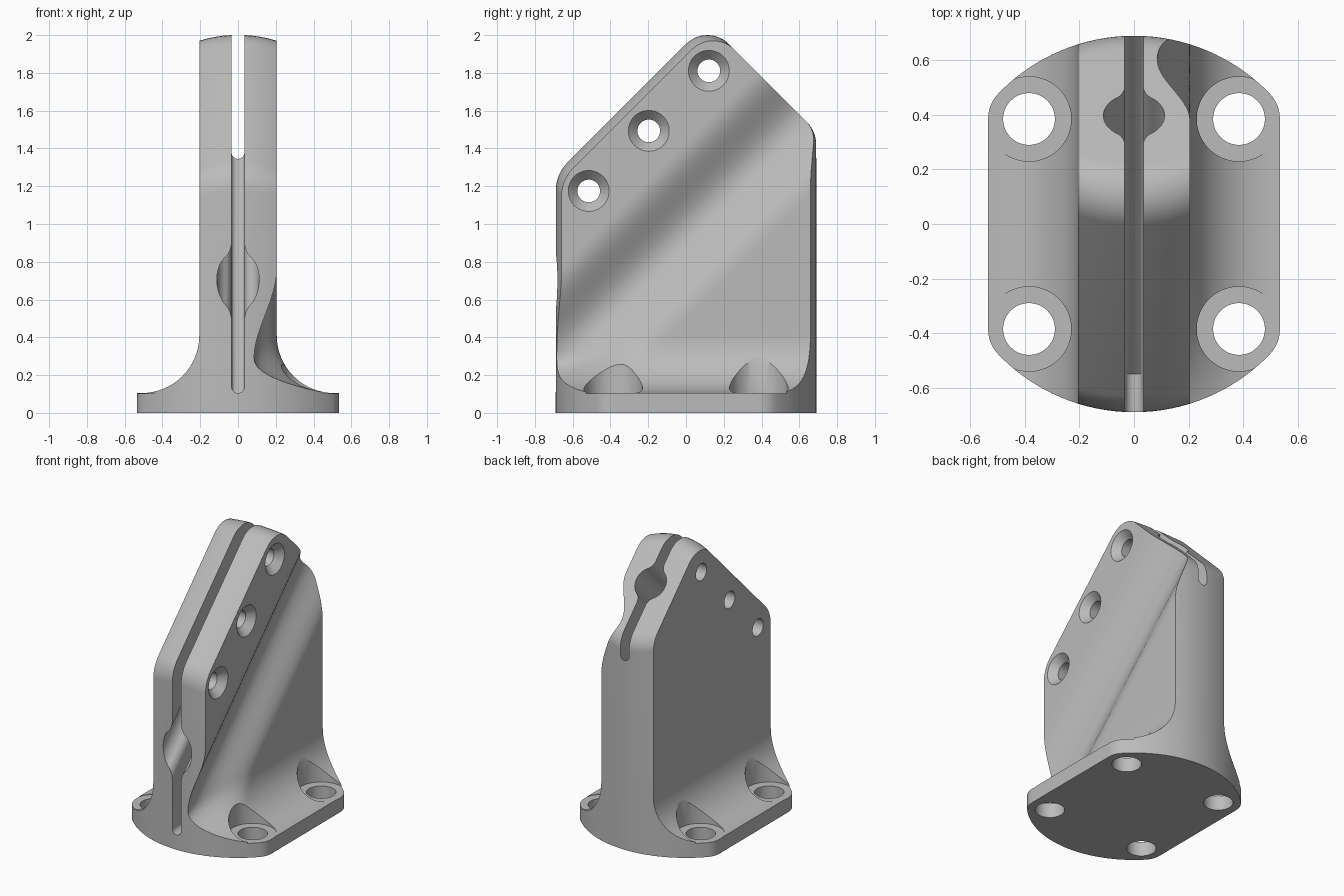
import bpy, bmesh, math
from mathutils import Vector, Matrix

cube = bpy.data.objects.get("Cube")
if cube:
    bpy.data.objects.remove(cube, do_unlink=True)

R = 0.69         # plan radius
SIDE = 0.535     # half width of the foot
WALL = 0.205     # half thickness of the upright
FOOT = 0.105     # foot thickness
FLARE = 0.305    # radius where upright meets foot
ROOT2 = math.sqrt(2)

grey = bpy.data.materials.new("light_grey")
grey.use_nodes = True
grey.diffuse_color = (0.5, 0.5, 0.5, 1)
grey.node_tree.nodes["Principled BSDF"].inputs["Base Color"].default_value = (0.5, 0.5, 0.5, 1)


def finish(name, bm):
    bmesh.ops.recalc_face_normals(bm, faces=bm.faces[:])
    mesh = bpy.data.meshes.new(name)
    bm.to_mesh(mesh)
    bm.free()
    mesh.materials.append(grey)
    obj = bpy.data.objects.new(name, mesh)
    bpy.context.collection.objects.link(obj)
    return obj


def loft(name, sections):
    """Closed solid through rings that share one point count."""
    bm = bmesh.new()
    rings = [[bm.verts.new(p) for p in s] for s in sections]
    n = len(rings[0])
    for a, b in zip(rings, rings[1:]):
        for i in range(n):
            j = (i + 1) % n
            bm.faces.new((a[i], a[j], b[j], b[i]))
    bm.faces.new(rings[0])
    bm.faces.new(rings[-1])
    return finish(name, bm)


def cone(name, r1, r2, start, end):
    start, end = Vector(start), Vector(end)
    d = end - start
    turn = d.to_track_quat('Z', 'Y').to_matrix().to_4x4()
    bm = bmesh.new()
    bmesh.ops.create_cone(bm, cap_ends=True, segments=48, radius1=r1, radius2=r2,
                          depth=d.length, matrix=Matrix.Translation((start + end) / 2) @ turn)
    return finish(name, bm)


def boolean(target, tool, operation='DIFFERENCE'):
    tool.hide_render = True
    mod = target.modifiers.new("cut", 'BOOLEAN')
    mod.operation, mod.solver, mod.object = operation, 'EXACT', tool
    bpy.context.view_layer.objects.active = target
    bpy.ops.object.modifier_apply(modifier=mod.name)
    bpy.data.objects.remove(tool, do_unlink=True)


def rounded(corners, steps=10):
    """Polygon with a fillet radius at each corner."""
    out = []
    for i, (y, z, r) in enumerate(corners):
        p = Vector((y, z))
        if r == 0:
            out.append(p)
            continue
        u = (Vector(corners[i - 1][:2]) - p).normalized()
        v = (Vector(corners[(i + 1) % len(corners)][:2]) - p).normalized()
        half = u.angle(v) / 2
        centre = p + (u + v).normalized() * r / math.sin(half)
        a = p + u * r / math.tan(half) - centre
        b = p + v * r / math.tan(half) - centre
        for k in range(steps + 1):
            t = k / steps
            out.append(centre + a.lerp(b, t).normalized() * r)
    return out


# Flared upright on its foot, with a diagonal hollow on the +x side
def side_x(y, z, hollow):
    d = 0.0
    if hollow:
        s = abs(z - y - 0.97)
        d = 0.06 * (1 + math.cos(math.pi * min(s / 0.45, 1)))
    b = FLARE - d
    t = min(max((FOOT + b - z) / b, 0), 1)
    return WALL + FLARE - (FLARE + d) * math.sqrt(1 - t * t)


flare_z = [FOOT + FLARE * (1 - math.cos(math.pi / 2 * i / 16)) for i in range(17)]
wall_z = [FOOT + FLARE + (2.1 - FOOT - FLARE) * i / 48 for i in range(1, 49)]


def upright_section(y):
    right = [(side_x(y, z, True), y, z) for z in flare_z + wall_z]
    left = [(-side_x(y, z, False), y, z) for z in flare_z + wall_z[-1:]]
    return ([(-SIDE, y, 0), (SIDE, y, 0), (SIDE, y, FOOT)] + right
            + left[::-1] + [(-SIDE, y, FOOT)])


body = loft("clamp_bracket", [upright_section(-0.75 + 1.5 * i / 64) for i in range(65)])


# Outer envelope: round plan, crowned front slope, flat back slope
def half_depth(x):
    r = 0.13
    cx = SIDE - r
    cy = math.sqrt((R - r) ** 2 - cx ** 2)
    x = min(abs(x), SIDE)
    if x > cx * R / (R - r):
        return cy + math.sqrt(max(r * r - (x - cx) ** 2, 0))
    return math.sqrt(R * R - x * x)


def envelope_section(x):
    h = half_depth(x)
    front = 1.955 - 2 * (R - h)
    back = 2.18
    pts = rounded([(-h, -0.1, 0), (-h, front - h, 0.21),
                   ((back - front) / 2, (back + front) / 2, 0.16),
                   (h, back - h, 0.17), (h, -0.1, 0)])
    return [(x, p.x, p.y) for p in pts]


xs = [SIDE * math.sin(math.pi / 2 * i / 24) for i in range(-24, 25)]
boolean(body, loft("envelope", [envelope_section(x) for x in [-0.56] + xs + [0.56]]), 'INTERSECT')


# Keyhole: diagonal bore joined to a slit by small fillets
SLIT, BORE, NECK, BLEND = 0.034, 0.112, 0.15, 0.073


def key_width(h):
    h = abs(h)
    if h < NECK * BORE / (BORE + BLEND):
        return math.sqrt(BORE ** 2 - h * h)
    return SLIT + BLEND - math.sqrt(max(BLEND ** 2 - (NECK - h) ** 2, 0))


def key_section(y):
    base = max(FOOT, y + 0.655) + SLIT
    half = []
    for i in range(1, 9):
        a = math.pi / 2 * i / 8
        half.append((SLIT * math.sin(a), base - SLIT * math.cos(a)))
    for i in range(-16, 17):
        h = NECK * i / 16
        half.append((key_width(h), y + 1.385 + ROOT2 * h))
    half.append((SLIT, y + 2.6))
    ring = [(0, base - SLIT)] + half + [(-x, z) for x, z in reversed(half)]
    return [(x, y, z) for x, z in ring]


boolean(body, loft("keyhole", [key_section(y) for y in (-0.8, FOOT - 0.655, 0.8)]))

# Foot bolt holes with seats cut into the flare
for sx in (-1, 1):
    for sy in (-1, 1):
        x, y = sx * 0.385, sy * 0.385
        boolean(body, cone("bolt_seat", 0.155, 0.155, (x, y, FOOT - 0.003), (x, y, 0.5)))
        boolean(body, cone("bolt_hole", 0.095, 0.095, (x, y, -0.1), (x, y, 0.3)))

# Countersunk clamp screw holes along the front slope
for y, z in ((-0.515, 1.175), (-0.197, 1.493), (0.121, 1.811)):
    boolean(body, cone("screw_hole", 0.06, 0.06, (-0.4, y, z), (0.4, y, z)))
    boolean(body, cone("countersink", 0.05, 0.118, (WALL - 0.06, y, z), (WALL + 0.01, y, z)))

# Smooth curved walls, crisp edges
bpy.ops.object.select_all(action='DESELECT')
body.select_set(True)
bpy.context.view_layer.objects.active = body
bpy.ops.object.shade_smooth_by_angle(angle=math.radians(30))
